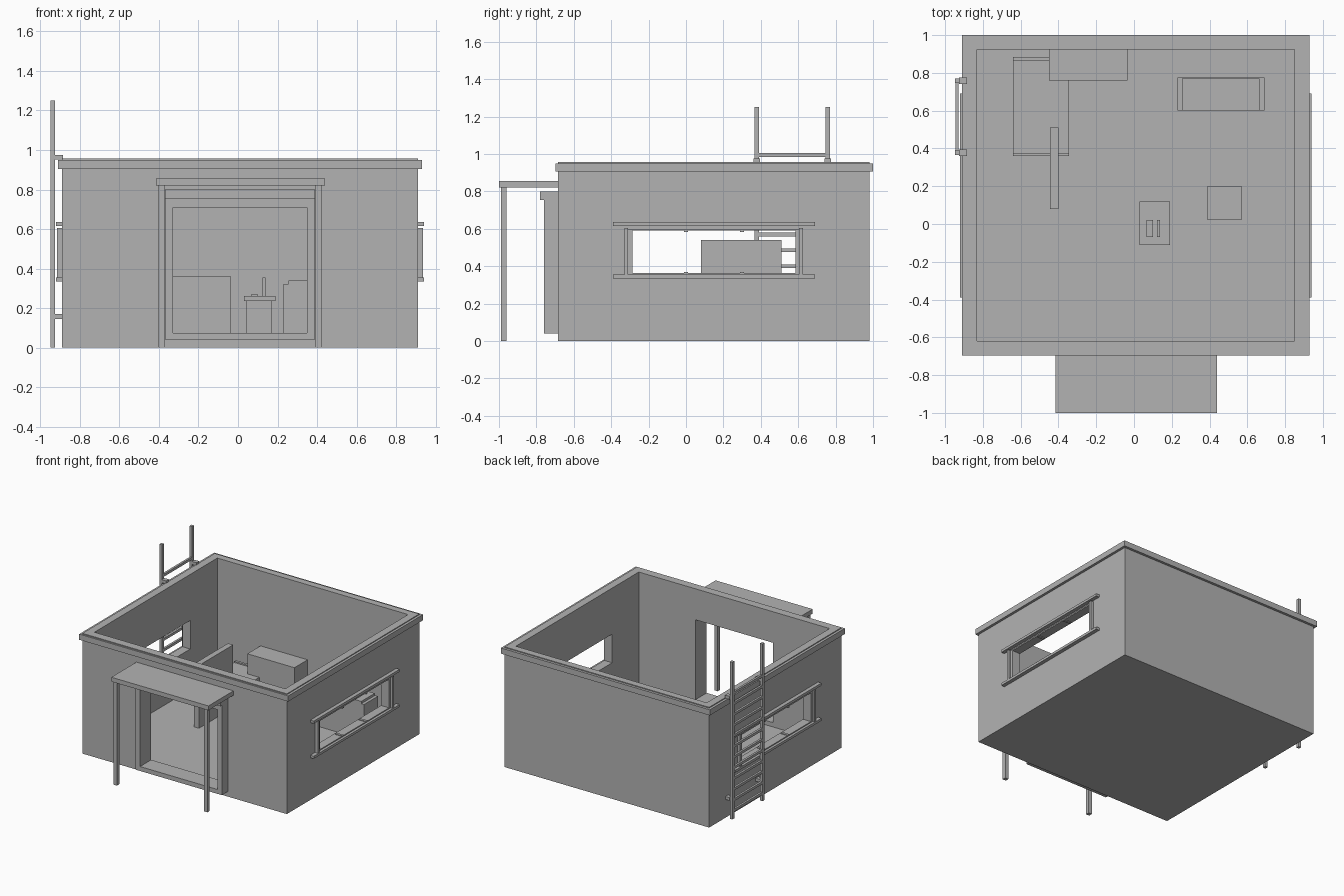
import bpy
import bmesh
from mathutils import Vector

cube = bpy.data.objects.get("Cube")
if cube:
    bpy.data.objects.remove(cube, do_unlink=True)

GREY = (0.45, 0.45, 0.45, 1)
grey = bpy.data.materials.new("plain grey")
grey.use_nodes = True
grey.diffuse_color = GREY
grey.node_tree.nodes["Principled BSDF"].inputs["Base Color"].default_value = GREY


def box(name, x, y, z):
    """Axis-aligned box from three (low, high) ranges."""
    bm = bmesh.new()
    bmesh.ops.create_cube(bm, size=1)
    for v in bm.verts:
        v.co = Vector([r[0] if c < 0 else r[1] for c, r in zip(v.co, (x, y, z))])
    mesh = bpy.data.meshes.new(name)
    bm.to_mesh(mesh)
    bm.free()
    mesh.materials.append(grey)
    ob = bpy.data.objects.new(name, mesh)
    bpy.context.collection.objects.link(ob)
    return ob


def cut(ob, x, y, z):
    """Subtract a box and discard the cutter."""
    cutter = box("cutter", x, y, z)
    cutter.hide_render = True
    mod = ob.modifiers.new("opening", 'BOOLEAN')
    mod.operation = 'DIFFERENCE'
    mod.solver = 'EXACT'
    mod.object = cutter
    bpy.context.view_layer.objects.active = ob
    bpy.ops.object.modifier_apply(modifier=mod.name)
    bpy.data.objects.remove(cutter, do_unlink=True)


def around(c, half):
    return (c - half, c + half)


# Main shell: outer block, hollowed room, doorway and a window through each side
CX = 0.01
FLOOR = 0.04
WALL_X, WALL_Y = around(CX, 0.9), (-0.685, 0.98)
ROOM_X, ROOM_Y = around(CX, 0.84), (-0.62, 0.925)
walls = box("walls_and_floor", WALL_X, WALL_Y, (0, 0.957))
cut(walls, ROOM_X, ROOM_Y, (FLOOR, 2))
cut(walls, around(CX, 0.34), (-1, -0.5), (0.075, 0.71))
cut(walls, (-2, 2), (-0.285, 0.585), (0.363, 0.59))

# Coping band around the top of the walls
coping = box("coping", around(CX, 0.92), (-0.697, 1.0), (0.905, 0.95))
cut(coping, around(CX, 0.89), (-0.675, 0.97), (0.8, 1))

# Door frame standing proud of the front wall
frame = box("door_frame", around(CX, 0.38), (-0.76, -0.68), (0.04, 0.755))
cut(frame, around(CX, 0.34), (-1, -0.5), (0.075, 0.71))
box("door_lintel", around(CX, 0.38), (-0.78, -0.68), (0.755, 0.8))

# Porch roof on two posts
box("porch_roof", (-0.415, 0.44), (-1, -0.685), (0.82, 0.855))
for side, name in ((-1, "right"), (1, "left")):
    box(f"porch_post_{name}", around(CX + side * 0.398, 0.015), (-0.99, -0.96), (0, 0.82))

# Window trim, the same on both sides
for side, name in ((-1, "right"), (1, "left")):
    def out(a, b):
        return tuple(sorted((CX + side * a, CX + side * b)))
    for z, level in ((0.345, "lower"), (0.625, "upper")):
        box(f"window_rail_{level}_{name}", out(0.895, 0.93), (-0.39, 0.69), around(z, 0.01))
    for y, end in ((-0.32, "front"), (0.615, "back")):
        box(f"window_bar_{end}_{name}", out(0.895, 0.925), around(y, 0.01), (0.355, 0.605))
    ring = box(f"window_frame_{name}", out(0.895, 0.91), (-0.31, 0.605), (0.355, 0.6))
    cut(ring, (-2, 2), (-0.285, 0.585), (0.363, 0.59))
    for y in (0, 0.3):
        for z in (0.365, 0.588):
            box(f"window_catch_{name}", out(0.85, 0.915), around(y, 0.01), around(z, 0.004))

# Ladder on the right-hand wall
for y, end in ((0.378, "front"), (0.758, "back")):
    box(f"ladder_rail_{end}", (-0.948, -0.925), around(y, 0.0125), (0, 1.25))
    for z in (0.157, 0.963):
        box(f"ladder_bracket_{end}", (-0.927, -0.885), around(y, 0.017), around(z, 0.012))
for i in range(12):
    box("ladder_rung", (-0.945, -0.928), (0.385, 0.75), around(0.06 + 0.085 * i, 0.01))

# Bed with low end boards
BED_X = (-0.64, -0.345)
box("bed_mattress", BED_X, (0.375, 0.865), (FLOOR, 0.2))
box("bed_board_front", BED_X, (0.36, 0.375), (FLOOR, 0.21))
box("bed_board_back", BED_X, (0.865, 0.885), (FLOOR, 0.21))

# Cabinet and screen wall
box("cabinet", (-0.45, -0.035), (0.76, 0.925), (FLOOR, 0.36))
box("partition", (-0.445, -0.4), (0.08, 0.51), (FLOOR, 0.54))

# Bench with a cushion
box("bench", (0.23, 0.69), (0.6, 0.775), (FLOOR, 0.322))
box("bench_cushion", (0.255, 0.665), (0.6, 0.77), (0.322, 0.34))

# Pedestal table with small items, and a stool
box("table_pedestal", (0.04, 0.17), (-0.09, 0.1), (FLOOR, 0.235))
box("table_top", (0.03, 0.19), (-0.11, 0.12), (0.235, 0.26))
box("table_pad", (0.065, 0.1), (-0.07, 0.02), (0.26, 0.268))
box("table_screen", (0.123, 0.138), (-0.07, 0.02), (0.26, 0.355))
box("stool", (0.39, 0.57), (0.02, 0.2), (FLOOR, 0.2))
